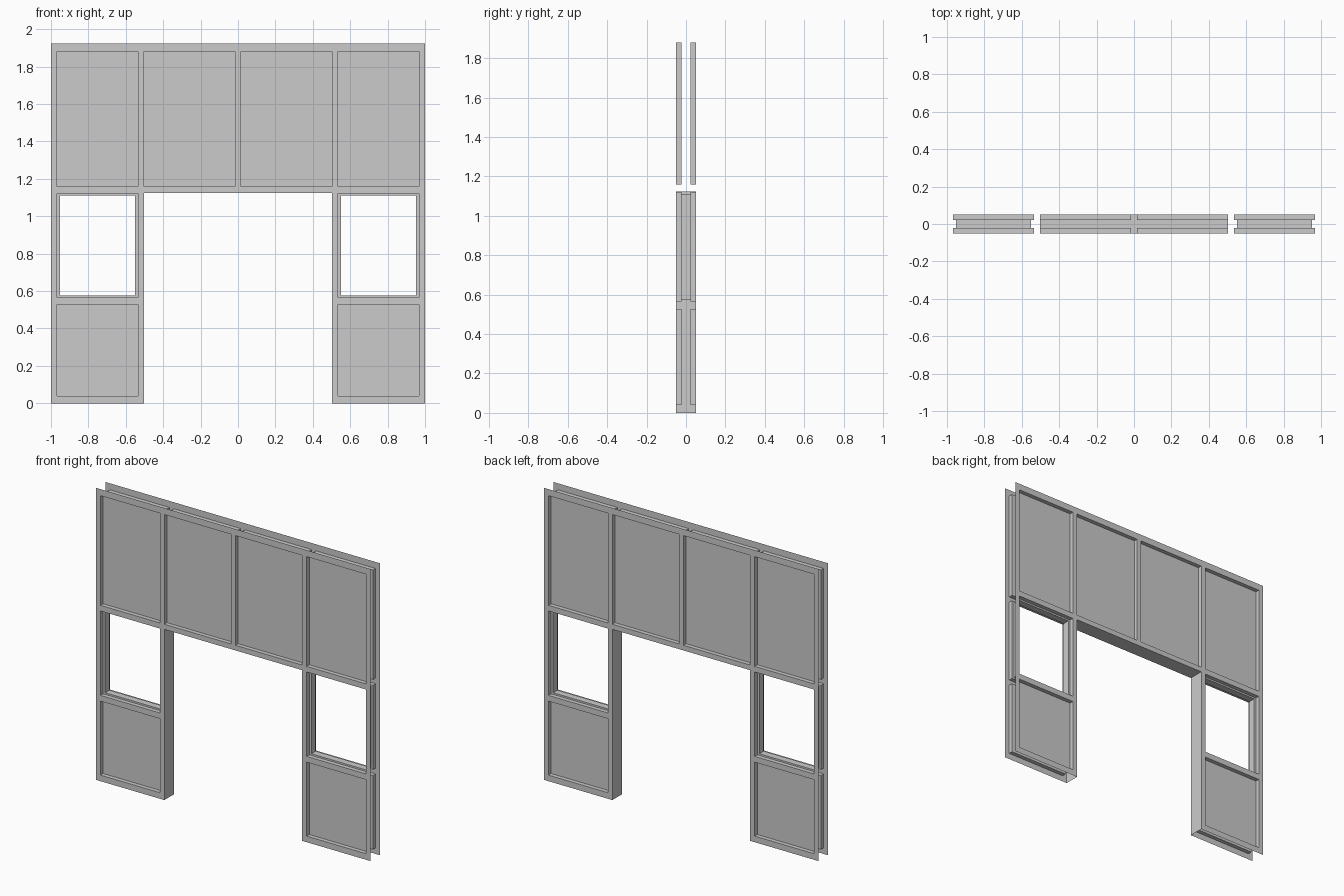
import bpy
from mathutils import Vector

if "Cube" in bpy.data.objects:
    bpy.data.objects.remove(bpy.data.objects["Cube"])

FACE, DEEP = -0.05, -0.0225       # outer sheet and recessed panel depth
TOP, DOOR_X, DOOR_Z = 1.923, 0.502, 1.124

# openings on the right half: x0, x1, z0, z1
PANELS = [(0.016, 0.502, 1.158, 1.88),
          (0.535, 0.967, 1.158, 1.88),
          (0.535, 0.967, 0.04, 0.527)]
WINDOW = (0.535, 0.967, 0.565, 1.121)
GLASS = (0.55, 0.952, 0.576, 1.11)


def build(name, quads):
    """Make an object from (corners, facing) quads, mirrored in x and y."""
    verts, faces = [], []
    for pts, facing in quads:
        p = [Vector(q) for q in pts]
        if (p[1] - p[0]).cross(p[2] - p[0]).dot(Vector(facing)) < 0:
            p.reverse()
        ids = []
        for q in p:
            q = tuple(round(c, 5) for c in q)
            if q not in verts:
                verts.append(q)
            ids.append(verts.index(q))
        faces.append(ids)
    mesh = bpy.data.meshes.new(name)
    mesh.from_pydata(verts, [], faces)
    ob = bpy.data.objects.new(name, mesh)
    bpy.context.collection.objects.link(ob)
    m = ob.modifiers.new("mirror", 'MIRROR')
    m.use_axis = (True, True, False)
    m.merge_threshold = 0.0001
    return ob


def sheet(r, y):
    a, b, c, d = r
    return [([(a, y, c), (b, y, c), (b, y, d), (a, y, d)], (0, -1, 0))]


def reveal(r, y0, y1):
    """Four walls of an opening, facing inwards."""
    a, b, c, d = r
    out = []
    for x, n in ((a, 1), (b, -1)):
        out.append(([(x, y0, c), (x, y1, c), (x, y1, d), (x, y0, d)], (n, 0, 0)))
    for z, n in ((c, 1), (d, -1)):
        out.append(([(a, y0, z), (b, y0, z), (b, y1, z), (a, y1, z)], (0, 0, n)))
    return out


def sheet_with_holes(outer, holes, y):
    xs = sorted({v for r in [outer] + holes for v in r[:2]})
    zs = sorted({v for r in [outer] + holes for v in r[2:]})
    out = []
    for a, b in zip(xs, xs[1:]):
        for c, d in zip(zs, zs[1:]):
            mx, mz = (a + b) / 2, (c + d) / 2
            if not any(h[0] < mx < h[1] and h[2] < mz < h[3] for h in holes):
                out += sheet((a, b, c, d), y)
    return out


# outer framework sheet, open along the outer edges, plus the doorway lining
frame = sheet_with_holes((0, 1, 0, TOP),
                         PANELS + [WINDOW, (0, DOOR_X, 0, DOOR_Z)], FACE)
frame += [([(DOOR_X, FACE, 0), (DOOR_X, 0, 0), (DOOR_X, 0, DOOR_Z),
            (DOOR_X, FACE, DOOR_Z)], (-1, 0, 0)),
          ([(0, FACE, DOOR_Z), (DOOR_X, FACE, DOOR_Z), (DOOR_X, 0, DOOR_Z),
            (0, 0, DOOR_Z)], (0, 0, -1))]
build("wall_frame", frame)

# recessed panels
for label, r in zip(("upper_inner_panel", "upper_outer_panel", "lower_panel"), PANELS):
    build(label, reveal(r, FACE, DEEP) + sheet(r, DEEP))

# stepped window opening, cut right through
build("window_surround", reveal(WINDOW, FACE, DEEP)
      + sheet_with_holes(WINDOW, [GLASS], DEEP)
      + reveal(GLASS, DEEP, 0))
